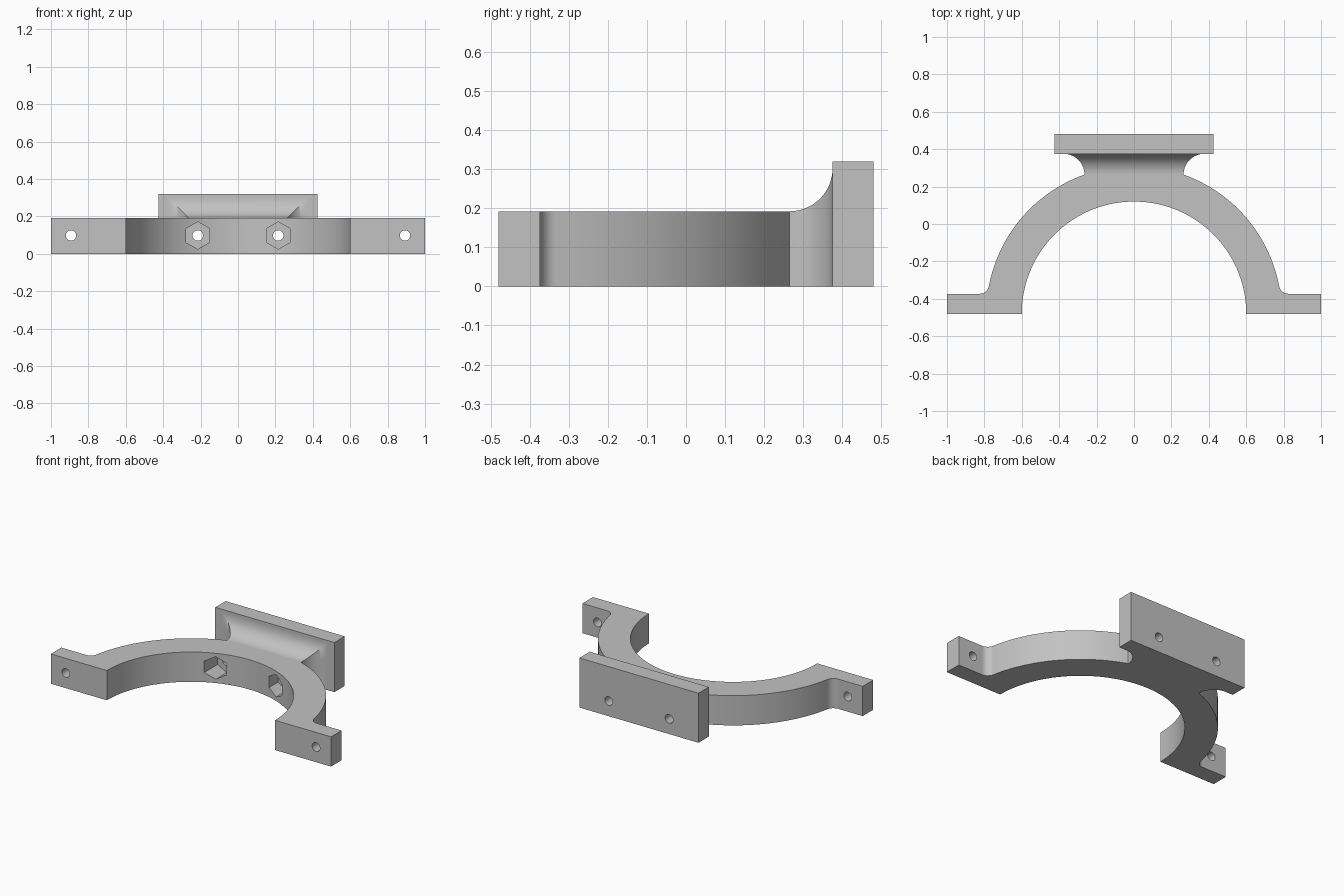
import bpy, bmesh, math
from mathutils import Vector

cube = bpy.data.objects.get("Cube")
if cube:
    bpy.data.objects.remove(cube, do_unlink=True)

# Main dimensions
BASE_Y, TOP_Y = -0.48, 0.48
INNER, OUTER = 0.6, 0.79
THICK, PLATE_H = 0.192, 0.32
TAB_Y, PLATE_Y = -0.373, 0.375
NECK_X, PLATE_X = 0.265, 0.425
NECK_R, TAB_R = 0.11, 0.05
HOLE_Z, HOLE_R = 0.098, 0.028

metal = bpy.data.materials.new("grey metal")
metal.use_nodes = True
grey = (0.54, 0.54, 0.54, 1)
metal.diffuse_color = grey
metal.node_tree.nodes["Principled BSDF"].inputs["Base Color"].default_value = grey


def arc(cx, cy, r, start, end, n):
    """Points along an arc, angles in radians."""
    steps = [start + (end - start) * i / n for i in range(n + 1)]
    return [(cx + r * math.cos(a), cy + r * math.sin(a)) for a in steps]


def mirrored(points):
    """Close a right-hand half outline with its mirror image."""
    return points + [(-x, y) for x, y in reversed(points) if abs(x) > 1e-5]


def prism(name, outline, place, depth):
    """Extrude an outline, placed in space by a function, along a vector."""
    bm = bmesh.new()
    face = bm.faces.new([bm.verts.new(place(u, v)) for u, v in outline])
    new = bmesh.ops.extrude_face_region(bm, geom=[face])["geom"]
    verts = [g for g in new if isinstance(g, bmesh.types.BMVert)]
    bmesh.ops.translate(bm, verts=verts, vec=Vector(depth))
    bmesh.ops.recalc_face_normals(bm, faces=bm.faces)
    mesh = bpy.data.meshes.new(name)
    bm.to_mesh(mesh)
    bm.free()
    mesh.materials.append(metal)
    obj = bpy.data.objects.new(name, mesh)
    bpy.context.collection.objects.link(obj)
    return obj


def combine(target, tool, operation):
    """Apply a boolean and discard the tool."""
    mod = target.modifiers.new(operation.lower(), "BOOLEAN")
    mod.operation, mod.object, mod.solver = operation, tool, "EXACT"
    bpy.context.view_layer.objects.active = target
    bpy.ops.object.modifier_apply(modifier=mod.name)
    bpy.data.objects.remove(tool, do_unlink=True)


# Half-ring clamp with end tabs, root fillets and flared neck
fillet_y = TAB_Y + TAB_R
fillet_x = math.sqrt((OUTER + TAB_R) ** 2 - (fillet_y - BASE_Y) ** 2)
root = math.atan2(fillet_y - BASE_Y, fillet_x)
neck = math.acos(NECK_X / OUTER)
flare = arc(NECK_X + NECK_R, PLATE_Y - NECK_R, NECK_R, math.pi, math.pi / 2, 16)

half = arc(0, BASE_Y, INNER, math.pi / 2, 0, 40)
half += [(1, BASE_Y), (1, TAB_Y)]
half += arc(fillet_x, fillet_y, TAB_R, -math.pi / 2, -math.pi + root, 10)
half += arc(0, BASE_Y, OUTER, root, neck, 28)[1:]
half += flare + [(NECK_X + NECK_R, PLATE_Y + 0.03)]
clamp = prism("clamp_bracket", mirrored(half),
              lambda x, y: (x, y, 0), (0, 0, THICK))

# Upper gusset: flared neck limited by a concave slope up to the plate
back = PLATE_Y + 0.03
neck_half = [(NECK_X, 0.2)] + flare + [(NECK_X + NECK_R, back)]
gusset = prism("gusset", mirrored(neck_half),
               lambda x, y: (x, y, THICK), (0, 0, 0.2))
slope = arc(PLATE_Y - NECK_R, THICK + NECK_R, NECK_R, -math.pi / 2, 0, 16)
slope += [(back, THICK + NECK_R), (back, THICK - 0.05), (slope[0][0], THICK - 0.05)]
limit = prism("gusset_limit", slope, lambda y, z: (-0.6, y, z), (1.2, 0, 0))
combine(gusset, limit, "INTERSECT")
combine(clamp, gusset, "UNION")

# Mounting plate
plate = prism("mounting_plate",
              mirrored([(PLATE_X, 0), (PLATE_X, PLATE_H)]),
              lambda x, z: (x, PLATE_Y, z), (0, TOP_Y - PLATE_Y, 0))
combine(clamp, plate, "UNION")

# Bolt holes through tabs and plate, with hexagonal nut pockets inside the ring
round_hole = arc(0, 0, HOLE_R, 0, math.tau, 24)[:-1]
hexagon = arc(0, 0, 0.073, math.pi / 6, math.pi / 6 + math.tau, 6)[:-1]
for side in (-1, 1):
    for x, outline, y0, y1 in ((0.893, round_hole, -0.6, 0),
                               (0.215, round_hole, 0, 0.6),
                               (0.215, hexagon, 0, 0.19)):
        cutter = prism("hole_cutter", outline,
                       lambda u, v: (side * x + u, y0, HOLE_Z + v),
                       (0, y1 - y0, 0))
        combine(clamp, cutter, "DIFFERENCE")

# Smooth curved walls, crisp edges and flat faces
bpy.ops.object.select_all(action="DESELECT")
clamp.select_set(True)
bpy.context.view_layer.objects.active = clamp
bpy.ops.object.shade_smooth_by_angle(angle=math.radians(30))
weighted = clamp.modifiers.new("flat_normals", "WEIGHTED_NORMAL")
weighted.keep_sharp = True
